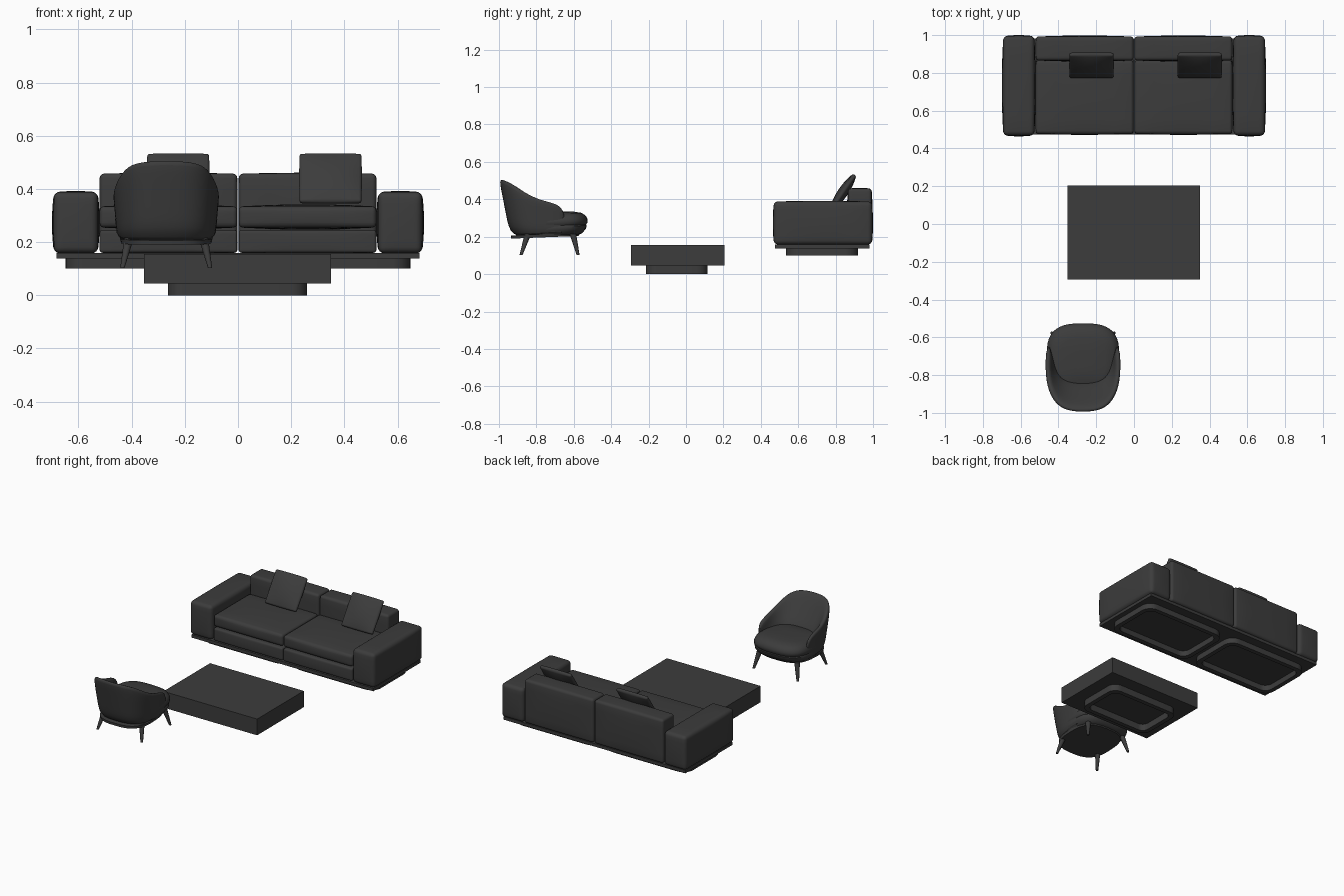
import bpy, bmesh, math
from mathutils import Matrix, Vector

if "Cube" in bpy.data.objects:
    bpy.data.objects.remove(bpy.data.objects["Cube"])

dark = bpy.data.materials.new("dark_fabric")
dark.diffuse_color = (0.045, 0.045, 0.045, 1)
dark.use_nodes = True
dark.node_tree.nodes["Principled BSDF"].inputs["Base Color"].default_value = dark.diffuse_color


def finish(name, bm, smooth=True, subsurf=0):
    bmesh.ops.recalc_face_normals(bm, faces=bm.faces)
    me = bpy.data.meshes.new(name)
    bm.to_mesh(me)
    bm.free()
    ob = bpy.data.objects.new(name, me)
    bpy.context.collection.objects.link(ob)
    me.materials.append(dark)
    if subsurf:
        ob.modifiers.new("subsurf", 'SUBSURF').levels = subsurf
        ob.modifiers["subsurf"].render_levels = subsurf
    if smooth:
        bpy.ops.object.select_all(action='DESELECT')
        ob.select_set(True)
        bpy.context.view_layer.objects.active = ob
        bpy.ops.object.shade_smooth_by_angle(angle=math.radians(40))
    return ob


def box(name, lo, hi):
    bm = bmesh.new()
    bmesh.ops.create_cube(bm, size=1)
    for v in bm.verts:
        v.co = Vector([l + (h - l) * (c + .5) for l, h, c in zip(lo, hi, v.co)])
    return finish(name, bm, smooth=False)


def cushion(name, lo, hi, bevel, bulge, tilt=0):
    """Padded box: bevelled edges, faces swelling out to the given bounds."""
    centre = (Vector(lo) + Vector(hi)) / 2
    half = [(h - l) / 2 - b for l, h, b in zip(lo, hi, bulge)]
    bm = bmesh.new()
    bmesh.ops.create_cube(bm, size=2, matrix=Matrix.Diagonal((*half, 1)))
    sharp = list(bm.edges)
    bmesh.ops.bevel(bm, geom=sharp, offset=bevel, segments=4, profile=.5, affect='EDGES')
    # cut the flat areas so that they can swell
    for axis in range(3):
        for k in (-.6, -.3, 0, .3, .6):
            n = Vector((0, 0, 0))
            n[axis] = 1
            bmesh.ops.bisect_plane(bm, geom=bm.verts[:] + bm.edges[:] + bm.faces[:],
                                   plane_co=n * (k * half[axis]), plane_no=n)
    rot = Matrix.Rotation(tilt, 3, 'X')
    for v in bm.verts:
        u = [c / h for c, h in zip(v.co, half)]
        w = [max(0, 1 - c * c) for c in u]
        d = Vector((bulge[0] * u[0] * w[1] * w[2],
                    bulge[1] * u[1] * w[0] * w[2],
                    bulge[2] * u[2] * w[0] * w[1]))
        v.co = centre + rot @ (v.co + d)
    return finish(name, bm)


def loft(name, rings, cap=True, wrap=False, subsurf=0):
    bm = bmesh.new()
    rows = [[bm.verts.new(p) for p in r] for r in rings]
    pairs = list(zip(rows, rows[1:])) + ([(rows[-1], rows[0])] if wrap else [])
    for a, b in pairs:
        for i in range(len(a)):
            j = (i + 1) % len(a)
            bm.faces.new((a[i], a[j], b[j], b[i]))
    if cap:
        bm.faces.new(rows[0])
        bm.faces.new(rows[-1])
    return finish(name, bm, subsurf=subsurf)


def rounded_rect(x0, x1, y0, y1, r, z):
    pts = []
    for k, (cx, cy) in enumerate([(x1 - r, y1 - r), (x0 + r, y1 - r), (x0 + r, y0 + r), (x1 - r, y0 + r)]):
        for i in range(9):
            a = math.pi / 2 * (k + i / 8)
            pts.append((cx + r * math.cos(a), cy + r * math.sin(a), z))
    return pts


def frame(name, x0, x1, y0, y1, z0, z1, r=.06, t=.03):
    """Open plinth frame with rounded corners."""
    inner = (x0 + t, x1 - t, y0 + t, y1 - t, r - t * .6)
    outer = (x0, x1, y0, y1, r)
    loft(name, [rounded_rect(*outer, z0), rounded_rect(*outer, z1),
                rounded_rect(*inner, z1), rounded_rect(*inner, z0)], cap=False, wrap=True)


# coffee table
box("table_top", (-.353, -.295, .045), (.35, .205, .155))
frame("table_plinth", -.263, .26, -.215, .115, 0, .046)

# sofa, mirrored left and right
box("sofa_base", (-.682, .475, .138), (.682, .982, .158))
for side, s in (("left", -1), ("right", 1)):
    def span(a, b):
        return sorted((s * a, s * b))
    a, b = span(.03, .648)
    frame("sofa_plinth_" + side, a, b, .535, .92, .10, .14, r=.07)
    a, b = span(.52, .70)
    cushion("sofa_arm_" + side, (a, .464, .155), (b, 1.0, .392), .022, (.008, .006, .004))
    a, b = span(.002, .521)
    cushion("sofa_back_" + side, (a, .86, .158), (b, .998, .461), .016, (.001, .006, .004))
    cushion("sofa_seat_base_" + side, (a, .474, .158), (b, .88, .247), .01, (.001, .004, .002))
    cushion("sofa_seat_cushion_" + side, (a, .472, .247), (b, .872, .342), .016, (.001, .006, .008))
    px = -.225 if s < 0 else .348
    cushion("throw_pillow_" + side, (px - .118, .812, .328), (px + .118, .868, .55),
            .009, (.002, .017, .002), tilt=math.radians(-34))

# armchair
CX = -.27
# shell stations from the middle of the back to the arm tip:
# outer x, outer y, top z, inner foot x, inner foot y
half_shell = [
    (0, -1.0, .508, 0, -.825),
    (.09, -.993, .506, .06, -.82),
    (.15, -.955, .49, .105, -.805),
    (.186, -.89, .44, .128, -.775),
    (.20, -.81, .402, .142, -.74),
    (.202, -.73, .386, .158, -.70),
    (.2, -.675, .366, .172, -.665),
    (.194, -.648, .325, .178, -.645),
]
stations = [(-x, y, z, -ix, iy) for x, y, z, ix, iy in half_shell[:0:-1]] + half_shell
rings = []
for x, y, zt, ix, iy in stations:
    def outer(z):
        t = min(1, (z - .2) / .2)
        lean = (z - .2) / .3
        return Vector((CX + x * (.91 + .09 * t),
                       -.67 + (y + .67) * (.82 + .18 * lean) if y < -.67 else y - .02 * (1 - t), z))
    zb = .2 + .03 * (y + .94) / .4 if y > -.94 else .2
    top = outer(zt)
    foot = Vector((CX + ix, iy, min(.30, zt - .03)))
    inward = Vector((foot.x - top.x, foot.y - top.y, 0))
    inward = inward.normalized() * min(.04, inward.length)
    lip = top + inward
    mid = lip.lerp(foot, .55) + Vector((0, 0, -.01))
    rings.append([outer(zb), outer(zb + (zt - zb) * .35), outer(zb + (zt - zb) * .75), outer(zt - .008),
                  top + inward * .35, lip - Vector((0, 0, .012)), mid, foot,
                  Vector((foot.x, foot.y, zb))])
loft("chair_shell", rings, subsurf=2)


def oval(hx, y0, y1, z, e=.7, n=48):
    cy, hy = (y0 + y1) / 2, (y1 - y0) / 2
    pts = []
    for i in range(n):
        a = 2 * math.pi * i / n
        c, s = math.cos(a), math.sin(a)
        px = CX + hx * math.copysign(abs(c) ** e, c)
        py = cy + hy * math.copysign(abs(s) ** e, s)
        pts.append((px, py, z + .04 * (py + .73)))
    return pts


# seat: padded front rail and cushion, plus the underside plate
loft("chair_seat_rail", [oval(.155, -.86, -.575, .203), oval(.172, -.86, -.555, .212),
                         oval(.187, -.86, -.535, .235), oval(.188, -.86, -.531, .252),
                         oval(.183, -.86, -.538, .262)])
loft("chair_seat_cushion", [oval(.183, -.87, -.536, .255), oval(.191, -.87, -.527, .266),
                            oval(.192, -.87, -.526, .285), oval(.183, -.87, -.537, .306),
                            oval(.162, -.86, -.56, .321), oval(.12, -.84, -.60, .329),
                            oval(.05, -.77, -.67, .332)])
loft("chair_underside", [oval(.17, -.935, -.575, .198), oval(.174, -.937, -.565, .215)])

# splayed tapered legs
for side, s in (("left", -1), ("right", 1)):
    for end, y_foot, y_top in (("front", -.577, -.605), ("back", -.882, -.845)):
        ring = []
        for z, r, k in ((.102, .008, 0), (.215, .018, 1)):
            cx = CX + s * (.165 - .025 * k)
            cy = y_foot + (y_top - y_foot) * k
            ring.append([(cx + r * math.cos(i * math.pi / 6), cy + r * math.sin(i * math.pi / 6), z)
                         for i in range(12)])
        loft(f"chair_{end}_leg_{side}", ring)
